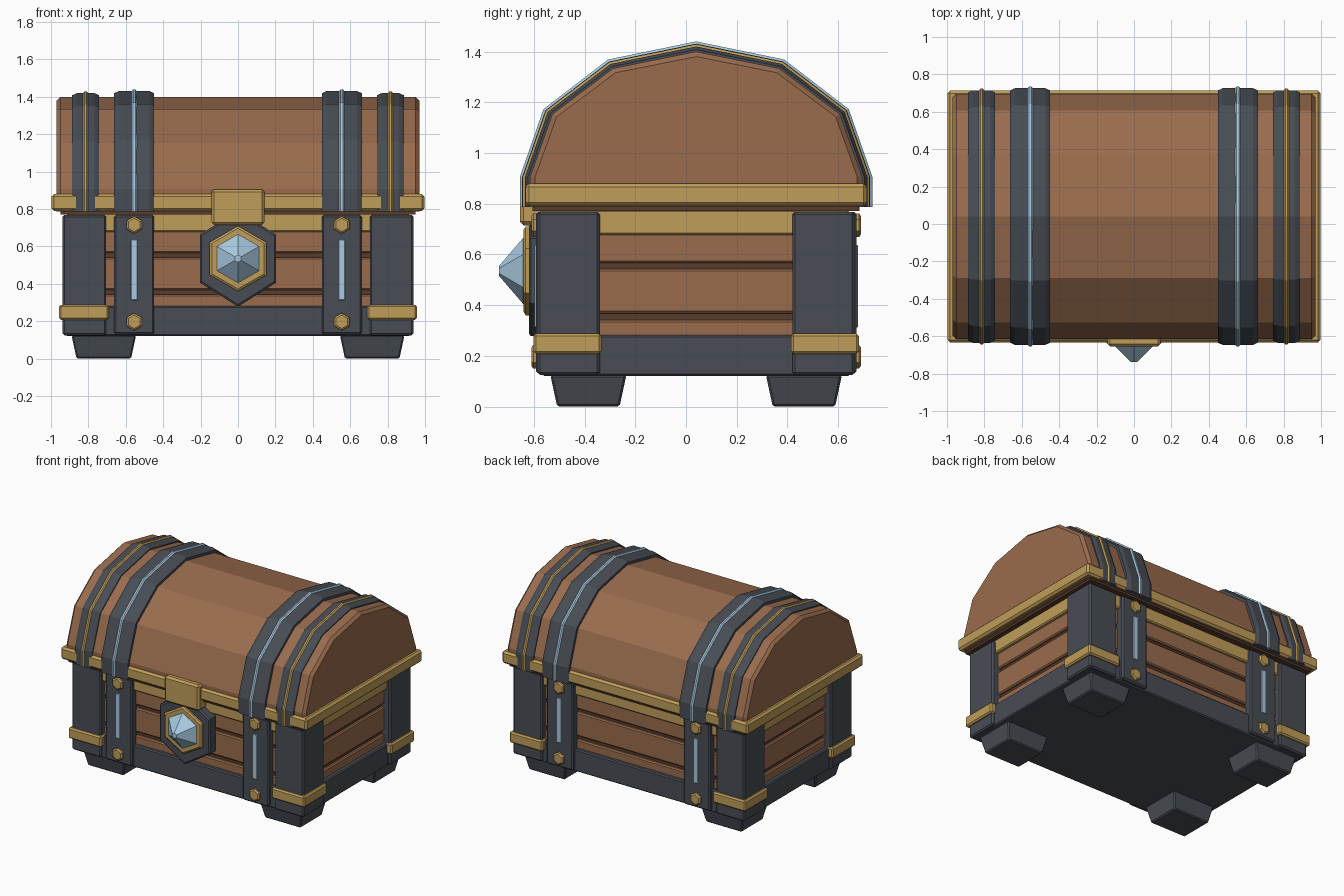
import bpy, bmesh, math

if "Cube" in bpy.data.objects:
    bpy.data.objects.remove(bpy.data.objects["Cube"])

CY = 0.04  # chest centre in y (the gem pushes the body back)


def mat(name, rgb):
    m = bpy.data.materials.new(name)
    m.diffuse_color = (*rgb, 1)
    m.use_nodes = True
    m.node_tree.nodes["Principled BSDF"].inputs["Base Color"].default_value = m.diffuse_color
    return m


WOOD = mat("wood", (0.32, 0.15, 0.075))
GROOVE = mat("dark_wood", (0.10, 0.045, 0.025))
IRON = mat("iron", (0.065, 0.075, 0.09))
GOLD = mat("gold", (0.53, 0.34, 0.10))
BLUE = mat("blue", (0.40, 0.60, 0.76))


def finish(bm, name, material, bevel=0):
    bmesh.ops.recalc_face_normals(bm, faces=bm.faces)
    me = bpy.data.meshes.new(name)
    bm.to_mesh(me)
    bm.free()
    me.materials.append(material)
    ob = bpy.data.objects.new(name, me)
    bpy.context.collection.objects.link(ob)
    if bevel:
        b = ob.modifiers.new("bevel", 'BEVEL')
        b.width, b.segments = bevel, 1
    return ob


def loft(name, rings, material, bevel=0):
    """Join closed rings of points and cap both ends."""
    bm = bmesh.new()
    vs = [[bm.verts.new(p) for p in r] for r in rings]
    n = len(vs[0])
    for a, b in zip(vs, vs[1:]):
        for i in range(n):
            j = (i + 1) % n
            bm.faces.new((a[i], a[j], b[j], b[i]))
    bm.faces.new(vs[0])
    bm.faces.new(vs[-1])
    return finish(bm, name, material, bevel)


def box(name, x, y, z, material, bevel=0.008, taper=0):
    """Box from ranges; y is measured from the chest centre; taper shrinks the base."""
    def ring(h, t):
        return [(x[0] + t, CY + y[0] + t, h), (x[1] - t, CY + y[0] + t, h),
                (x[1] - t, CY + y[1] - t, h), (x[0] + t, CY + y[1] - t, h)]
    return loft(name, [ring(z[0], taper), ring(z[1], 0)], material, bevel)


def span(s, a, b):
    return tuple(sorted((s * a, s * b)))


def hexes(name, cx, cz, sections, material, xs=1.0):
    """Pointy-top hexagonal solid along y from (y, radius) sections."""
    return loft(name, [[(cx + xs * r * math.sin(k * math.pi / 3), y,
                         cz + r * math.cos(k * math.pi / 3)) for k in range(6)]
                       for y, r in sections], material)


def arch(x, d):
    """Lid cross-section at x, pushed outwards by d."""
    a, b = 0.655 + d, 0.494 + d
    pts = [(x, CY - a, 0.787)]
    for k in range(7):
        t = math.radians(-90 + 30 * k)
        pts.append((x, CY + a * math.sin(t), 0.906 + b * math.cos(t)))
    return pts + [(x, CY + a, 0.787)]


def arch_band(name, cx, profile, material):
    """Sweep an (x, offset) profile over the lid."""
    cols = [arch(cx + px, d) for px, d in profile]
    return loft(name, [list(r) for r in zip(*cols)], material)


# lid
loft("lid", [arch(x, d) for x, d in
             ((-0.97, -0.02), (-0.95, 0), (0.95, 0), (0.97, -0.02))], WOOD)
box("lid_rim", (-0.998, 0.998), (-0.673, 0.673), (0.79, 0.88), GOLD, 0.014)
box("lid_lip", (-0.95, 0.95), (-0.645, 0.645), (0.772, 0.792), GROOVE, 0)

# lid bands with raised crests
for s in (-1, 1):
    for label, cx, w, h, c in (("wide", 0.555, 0.107, 0.031, BLUE),
                               ("narrow", 0.815, 0.072, 0.02, GOLD)):
        arch_band(f"{label}_lid_band", s * cx,
                  [(-w, -0.02), (-w, h - 0.012), (-w + 0.025, h),
                   (w - 0.025, h), (w, h - 0.012), (w, -0.02)], IRON)
        arch_band(f"{label}_band_crest", s * cx,
                  [(-0.018, h - 0.005), (-0.006, h + 0.009),
                   (0.006, h + 0.009), (0.018, h - 0.005)], c)

# body: dark core, planks, sill and top trim
box("body_core", (-0.87, 0.87), (-0.56, 0.56), (0.13, 0.78), GROOVE, 0)
for z in ((0.25, 0.342), (0.368, 0.542), (0.566, 0.70)):
    box("plank_row", (-0.89, 0.89), (-0.58, 0.58), z, WOOD)
box("sill", (-0.92, 0.92), (-0.607, 0.607), (0.12, 0.282), IRON)
box("body_trim", (-0.915, 0.915), (-0.602, 0.602), (0.677, 0.778), GOLD)

# corner posts, corner braces and feet
for sx in (-1, 1):
    for sy in (-1, 1):
        box("corner_post", span(sx, 0.705, 0.938), span(sy, 0.38, 0.625),
            (0.125, 0.768), IRON, 0.01)
        box("corner_brace", span(sx, 0.69, 0.957), span(sy, 0.374, 0.642),
            (0.208, 0.288), GOLD, 0.01)
        box("foot", span(sx, 0.545, 0.89), span(sy, 0.275, 0.575),
            (0, 0.125), IRON, 0.008, taper=0.027)

# straps with inlays and bolts, front and back
for sx in (-1, 1):
    for sy in (-1, 1):
        cx = sx * 0.555
        box("body_strap", (cx - 0.107, cx + 0.107), span(sy, 0.56, 0.632),
            (0.13, 0.768), IRON, 0.01)
        box("strap_inlay", (cx - 0.018, cx + 0.018), span(sy, 0.62, 0.638),
            (0.312, 0.638), BLUE, 0.003)
        for z in (0.715, 0.197):
            hexes("bolt", cx, z, [(CY + sy * 0.62, 0.047), (CY + sy * 0.642, 0.047),
                                  (CY + sy * 0.65, 0.036)], GOLD)

# latch: plate, gold ring, gem and clasp
hexes("latch_plate", 0, 0.535, [(-0.55, 0.257), (-0.612, 0.257), (-0.62, 0.245)],
      IRON, 0.915)
hexes("latch_ring", 0, 0.535, [(-0.60, 0.175), (-0.632, 0.175), (-0.64, 0.162)], GOLD)
hexes("gem", 0, 0.535, [(-0.62, 0.13), (-0.642, 0.13), (-0.737, 0.02)], BLUE)
box("clasp", (-0.142, 0.142), (-0.695, -0.60), (0.715, 0.905), GOLD, 0.014)
